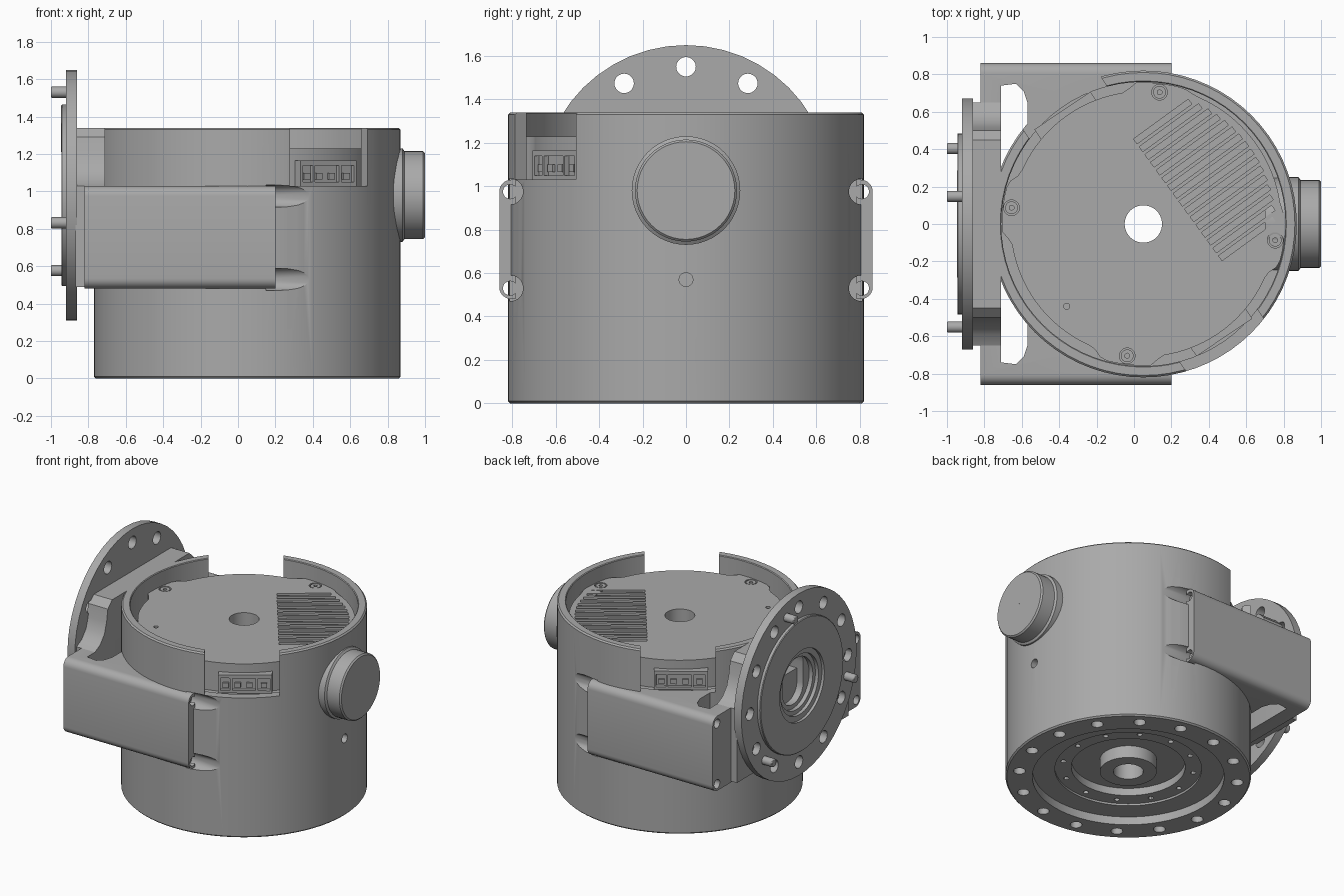
import bpy, bmesh, math
from mathutils import Matrix, Vector

if "Cube" in bpy.data.objects:
    bpy.data.objects.remove(bpy.data.objects["Cube"])

metal = bpy.data.materials.new("grey metal")
metal.use_nodes = True
GREY = (0.4, 0.4, 0.4, 1)
metal.diffuse_color = GREY
metal.node_tree.nodes["Principled BSDF"].inputs["Base Color"].default_value = GREY

CX = 0.05                      # axis of the drum
AXIS_Z = 0.98                  # height of the flange and knob axis
TO_X = Matrix.Rotation(math.pi / 2, 4, "Y")


def finish(name, bm):
    bmesh.ops.recalc_face_normals(bm, faces=bm.faces)
    mesh = bpy.data.meshes.new(name)
    bm.to_mesh(mesh)
    bm.free()
    mesh.materials.append(metal)
    obj = bpy.data.objects.new(name, mesh)
    bpy.context.collection.objects.link(obj)
    return obj


def polar(r, deg, cx=CX, cy=0):
    a = math.radians(deg)
    return cx + r * math.cos(a), cy + r * math.sin(a)


def lathe(name, profile, seg, matrix):
    """Revolve a closed (radius, height) loop around local z."""
    bm = bmesh.new()
    rings = [[bm.verts.new((*polar(r, 360 * i / seg, 0), z)) for r, z in profile] for i in range(seg)]
    n = len(profile)
    for i in range(seg):
        a, b = rings[i], rings[(i + 1) % seg]
        for j in range(n):
            bm.faces.new((a[j], b[j], b[(j + 1) % n], a[(j + 1) % n]))
    bm.transform(matrix)
    return finish(name, bm)


def rods(name, items, lo, hi, axis="z", seg=20):
    """Several separate cylinders; items are (centre, radius) across the axis."""
    bm = bmesh.new()
    for (p, q), r in items:
        mid = (lo + hi) / 2
        place = Matrix.Translation((p, q, mid)) if axis == "z" else Matrix.Translation((mid, p, q)) @ TO_X
        bmesh.ops.create_cone(bm, cap_ends=True, segments=seg, radius1=r, radius2=r,
                              depth=hi - lo, matrix=place)
    return finish(name, bm)


def prisms(name, outlines, lo, hi, axis="z"):
    """Extrude outlines along z (x, y points) or along x (y, z points)."""
    bm = bmesh.new()
    for pts in outlines:
        co = (lambda p, h: (p[0], p[1], h)) if axis == "z" else (lambda p, h: (h, p[0], p[1]))
        low = [bm.verts.new(co(p, lo)) for p in pts]
        top = [bm.verts.new(co(p, hi)) for p in pts]
        bm.faces.new(low)
        bm.faces.new(top)
        for i in range(len(pts)):
            j = (i + 1) % len(pts)
            bm.faces.new((low[i], low[j], top[j], top[i]))
    return finish(name, bm)


def rounded(p0, q0, p1, q1, r, steps=6):
    """Rounded rectangle outline."""
    corners = [(p1 - r, q1 - r, 0), (p0 + r, q1 - r, 90), (p0 + r, q0 + r, 180), (p1 - r, q0 + r, 270)]
    return [polar(r, a + 90 * i / steps, cx, cy) for cx, cy, a in corners for i in range(steps + 1)]


def turned(deg, u0, u1, v0, v1):
    """Rectangle in a frame turned about the drum axis."""
    rot = Matrix.Rotation(math.radians(deg), 2)
    pts = [rot @ Vector(p) for p in ((u0, v0), (u1, v0), (u1, v1), (u0, v1))]
    return [(p.x + CX, p.y) for p in pts]


def cut(obj, *cutters):
    for c in cutters:
        mod = obj.modifiers.new("cut", "BOOLEAN")
        mod.operation, mod.solver, mod.object = "DIFFERENCE", "EXACT", c
        bpy.context.view_layer.objects.active = obj
        bpy.ops.object.modifier_apply(modifier=mod.name)
        bpy.data.objects.remove(c)


def bevel(obj, width):
    mod = obj.modifiers.new("soft edges", "BEVEL")
    mod.width, mod.segments, mod.limit_method, mod.angle_limit = width, 2, "ANGLE", math.radians(50)


DRUM = Matrix.Translation((CX, 0, 0))
SIDE = Matrix.Translation((0, 0, AXIS_Z)) @ TO_X
NOTCHES = (-56, 124)
EARS = [(y, z) for y in (-0.81, 0.81) for z in (0.53, 0.975)]

# Drum with stepped underside and open top
drum = lathe("drum", [(0.1, 0.04), (0.19, 0.04), (0.19, 0.13), (0.38, 0.13), (0.38, 0.075),
                      (0.49, 0.075), (0.49, 0.06), (0.64, 0.06), (0.64, 0), (0.81, 0), (0.82, 0.01),
                      (0.82, 1.33), (0.81, 1.34), (0.765, 1.34), (0.76, 1.335), (0.76, 1.02), (0.1, 1.02)],
             72, DRUM)
cut(drum,
    prisms("notch_cut", [turned(a, 0.55, 0.95, -0.25, 0.25) for a in NOTCHES], 1.03, 1.5),
    rods("base_holes", [(polar(0.73, 22.5 * i + 11), 0.04) for i in range(16)], -0.05, 0.1),
    rods("ring_holes", [(polar(0.44, 30 * i), 0.018) for i in range(12)], 0.03, 0.12, seg=12),
    rods("scoop_cut", [(e, 0.06) for e in EARS], 0.15, 0.5, "x"),
    rods("side_hole", [((0, 0.57), 0.032)], 0.8, 1, "x"))

# Cover plate with four screw tabs and cooling grooves
TABS = (83, -7, -97, 173)


def plate_radius(deg):
    off = min(abs((deg - t + 180) % 360 - 180) for t in TABS)
    base = 0.74 if 0 < deg < 80 else 0.71
    return base + (0.757 - base) * min(1, max(0, (15 - off) / 5))


cover = prisms("cover_plate", [[polar(plate_radius(a), a) for a in range(0, 360, 3)]], 1.01, 1.23)
grooves = []
for i in range(16):
    v = -0.39 + 0.0515 * i
    grooves.append(turned(36, 0.225, math.sqrt(0.7 ** 2 - v * v), v - 0.016, v + 0.016))
cut(cover,
    rods("bore", [((CX, 0), 0.1)], 0.9, 1.4, seg=40),
    prisms("groove_cut", grooves, 1.21, 1.3),
    rods("pin_hole", [((-0.36, -0.44), 0.016)], 1.18, 1.3),
    rods("screw_seats", [(polar(0.71, t), 0.042) for t in TABS], 1.215, 1.3))
screws = rods("cover_screws", [(polar(0.71, t), 0.034) for t in TABS], 1.2, 1.228)
cut(screws, rods("screw_sockets", [(polar(0.71, t), 0.014) for t in TABS], 1.215, 1.3, seg=6))

# Connector sockets in the notches
for a, side in zip(NOTCHES, ("front", "back")):
    shell = prisms(side + "_connector", [turned(a, 0.6, 0.745, -0.16, 0.2)], 1.03, 1.165)
    cut(shell, prisms("socket_cut", [turned(a, 0.72, 0.8, v0, v1) for v0, v1 in
                                     ((-0.145, -0.08), (-0.065, 0.09), (0.105, 0.185))], 1.05, 1.14))
    prisms(side + "_contacts", [turned(a, 0.7, 0.735, v - 0.02, v + 0.02)
                                for v in (-0.11, -0.03, 0.05, 0.145)], 1.065, 1.1)

# Bracket that hugs the drum, with screw ears
bracket = prisms("bracket", [rounded(-0.86, 0.48, 0.86, 1.03, 0.055)], -0.82, 0.2, "x")
gap = [(-0.71, 0.13), (-0.71, 0.74), (-0.63, 0.75), (-0.59, 0.71), (-0.57, 0.65), (-0.57, 0.5),
       (-0.4, 0.4), (-0.4, 0.13)]
cut(bracket,
    rods("drum_clearance", [((CX, 0), 0.8)], 0.3, 1.5, seg=72),
    prisms("gap_cut", [gap, [(x, -y) for x, y in gap]], 0.3, 1.5),
    rods("ear_holes", [(e, 0.033) for e in EARS], -1, 0.4, "x"))

# Saddle between bracket and flange, with an oblong opening
half = [(0.65, 0.49), (0.65, 1.03), (0.59, 1.06), (0.54, 1.12), (0.515, 1.2), (0.5, 1.29), (0.45, 1.34)]
saddle = prisms("saddle", [half + [(-y, z) for y, z in reversed(half)]], -0.87, -0.71, "x")
cut(saddle,
    rods("drum_clearance", [((CX, 0), 0.8)], 0.3, 1.5, seg=72),
    prisms("oblong_cut", [rounded(-0.12, 0.82, 0.12, 1.2, 0.115)], -1, -0.5, "x"))

# Mounting flange with raised boss, bolt holes and dowel pins
flange = lathe("flange", [(0.19, -0.86), (0.67, -0.86), (0.67, -0.92), (0.485, -0.92), (0.485, -0.94),
                          (0.48, -0.945), (0.26, -0.945), (0.26, -0.925), (0.22, -0.925), (0.22, -0.9),
                          (0.19, -0.9)], 48, SIDE)
cut(flange, rods("bolt_holes", [(polar(0.57, 30 * i, 0, AXIS_Z), 0.045) for i in range(12)], -1, -0.8, "x"))
dowels = rods("dowel_pins", [(polar(0.57, a, 0, AXIS_Z), 0.03) for a in (75, 195, 315)], -1, -0.9, "x")
bevel(dowels, 0.006)

# Round knob on the side opposite the flange
lathe("knob", [(0.001, 0.7), (0.25, 0.7), (0.25, 0.88), (0.235, 0.89), (0.235, 0.99), (0.225, 1),
               (0.001, 1)], 48, SIDE)

for obj in bpy.context.collection.objects:
    if obj.type == "MESH" and metal.name in obj.data.materials:
        bpy.ops.object.select_all(action="DESELECT")
        obj.select_set(True)
        bpy.context.view_layer.objects.active = obj
        bpy.ops.object.shade_smooth_by_angle(angle=math.radians(30))
